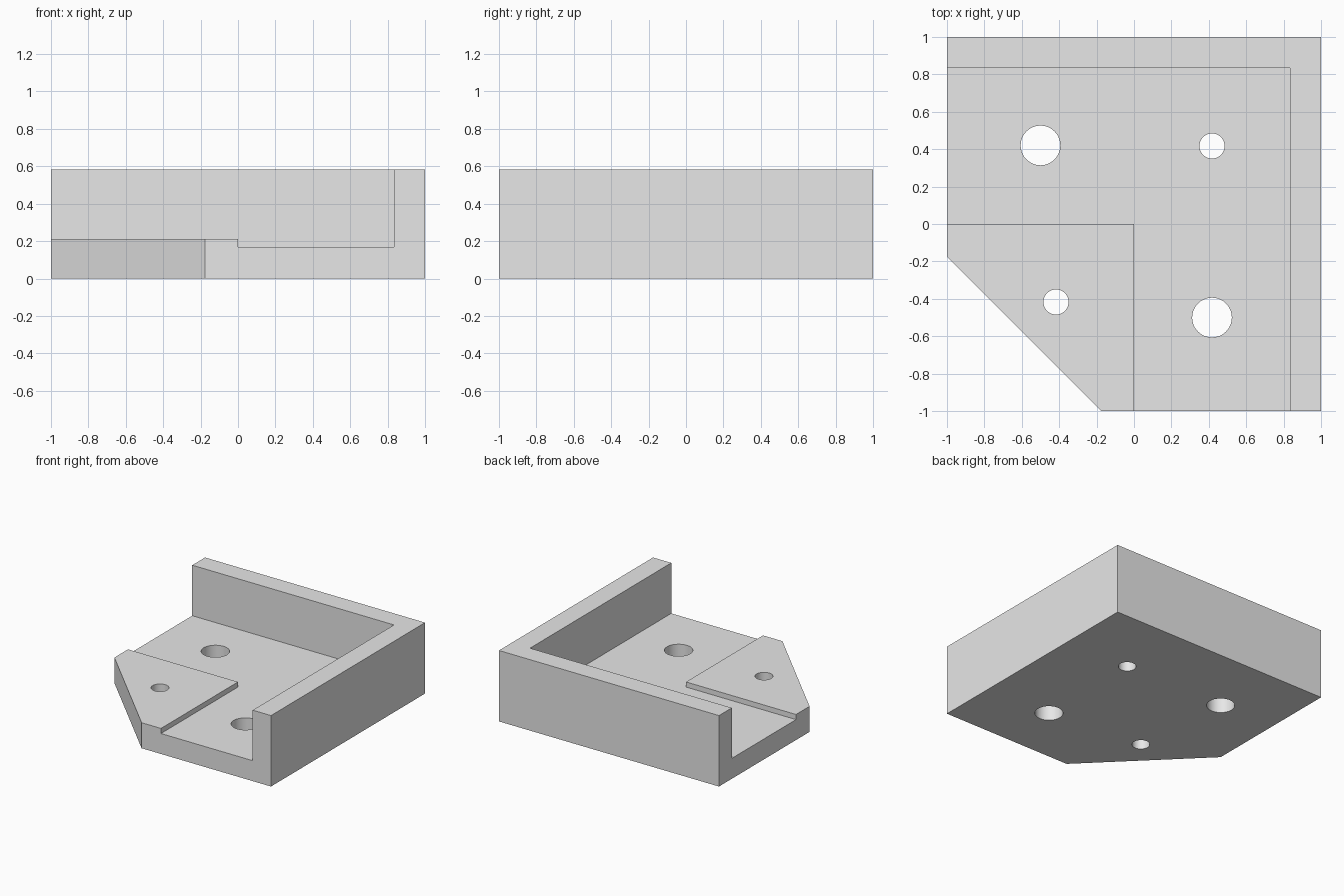
import bpy
import bmesh
import math

if "Cube" in bpy.data.objects:
    bpy.data.objects.remove(bpy.data.objects["Cube"])

HEIGHT = 0.583   # top of the walls
FLOOR = 0.168    # recessed floor
PAD = 0.21       # raised corner pad
INNER = 0.834    # inside face of the walls
CHAMFER = -0.176
OUT = 1.2        # cutters reach past the block

grey = bpy.data.materials.new("plain grey")
grey.use_nodes = True
grey.diffuse_color = (0.8, 0.8, 0.8, 1)
grey.node_tree.nodes["Principled BSDF"].inputs["Base Color"].default_value = (0.8, 0.8, 0.8, 1)


def prism(name, outline, low, high):
    """Extrude a counter-clockwise outline from low to high."""
    bm = bmesh.new()
    base = bm.faces.new([bm.verts.new((x, y, low)) for x, y in outline])
    top = bmesh.ops.extrude_face_region(bm, geom=[base])["geom"]
    verts = [v for v in top if isinstance(v, bmesh.types.BMVert)]
    bmesh.ops.translate(bm, verts=verts, vec=(0, 0, high - low))
    bmesh.ops.recalc_face_normals(bm, faces=bm.faces)
    mesh = bpy.data.meshes.new(name)
    bm.to_mesh(mesh)
    bm.free()
    mesh.materials.append(grey)
    obj = bpy.data.objects.new(name, mesh)
    bpy.context.collection.objects.link(obj)
    return obj


def circle(cx, cy, r, sides=48):
    angles = [math.tau * i / sides for i in range(sides)]
    return [(cx + r * math.cos(a), cy + r * math.sin(a)) for a in angles]


# Block with one corner cut off
bracket = prism("corner_bracket",
                [(CHAMFER, -1), (1, -1), (1, 1), (-1, 1), (-1, CHAMFER)], 0, HEIGHT)

# L-shaped recess between the walls and the pad, then the space above the pad
cutters = [
    prism("floor_recess", [(0, -OUT), (INNER, -OUT), (INNER, INNER),
                           (-OUT, INNER), (-OUT, 0), (0, 0)], FLOOR, OUT),
    prism("pad_clearance", [(-OUT, -OUT), (0.1, -OUT), (0.1, 0.1), (-OUT, 0.1)], PAD, OUT + 0.1),
]

# Through holes: two large, two small
for x, y, r in [(-0.5, 0.42, 0.106), (0.417, -0.5, 0.106),
                (0.417, 0.417, 0.067), (-0.417, -0.417, 0.067)]:
    cutters.append(prism("hole_cutter", circle(x, y, r), -0.2, 0.4))

# Apply the cuts
bpy.ops.object.select_all(action='DESELECT')
bracket.select_set(True)
bpy.context.view_layer.objects.active = bracket
for cutter in cutters:
    cutter.hide_render = True
    mod = bracket.modifiers.new(cutter.name, 'BOOLEAN')
    mod.operation = 'DIFFERENCE'
    mod.solver = 'EXACT'
    mod.object = cutter
    bpy.ops.object.modifier_apply(modifier=mod.name)
    bpy.data.objects.remove(cutter)

bpy.ops.object.shade_smooth_by_angle(angle=math.radians(30))
